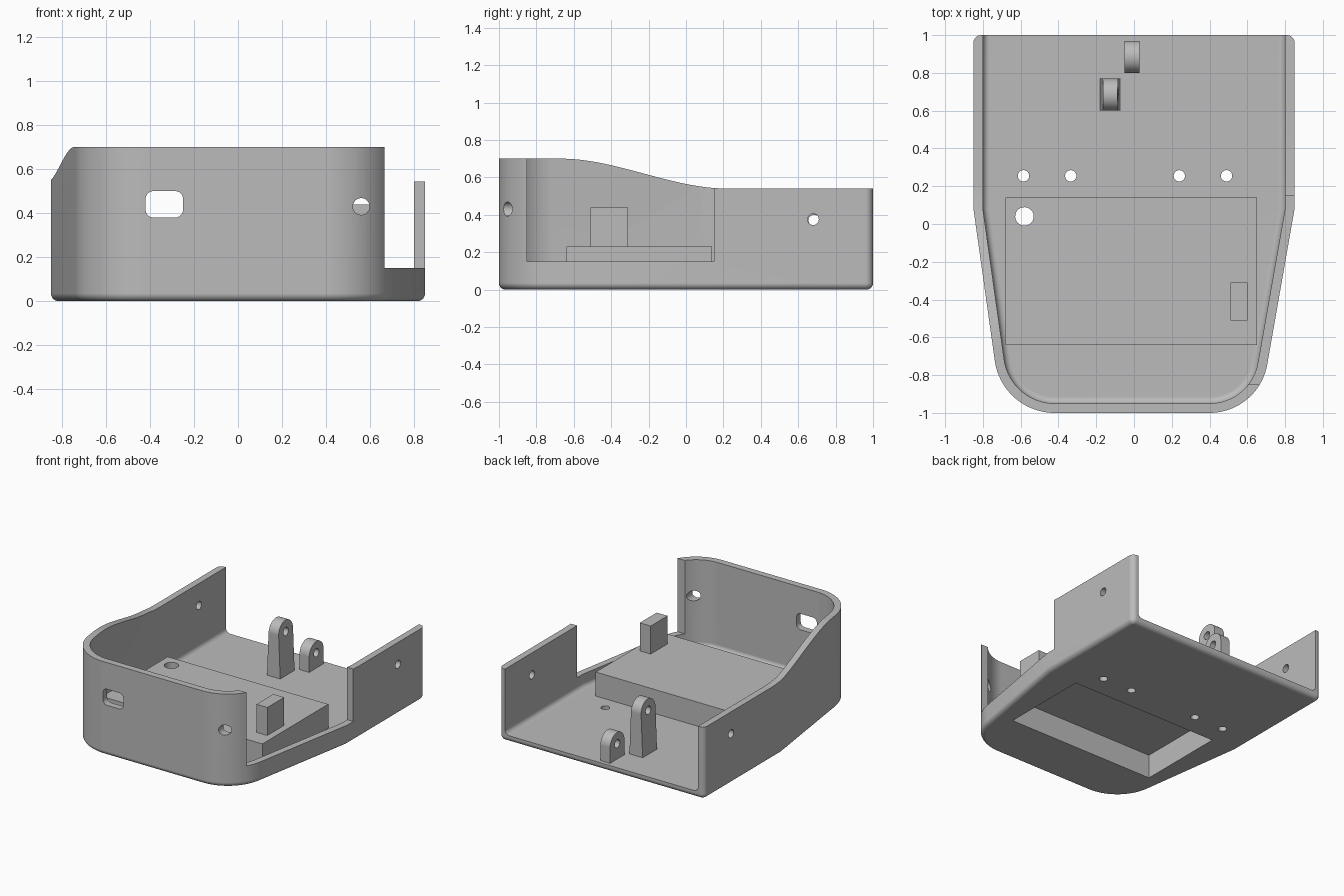
import bpy, bmesh
from math import sin, cos, pi, radians
from mathutils import Vector

old = bpy.data.objects.get("Cube")
if old:
    bpy.data.objects.remove(old, do_unlink=True)

grey = bpy.data.materials.new("plain grey")
grey.use_nodes = True
colour = (0.5, 0.5, 0.5, 1)
grey.diffuse_color = colour
grey.node_tree.nodes["Principled BSDF"].inputs["Base Color"].default_value = colour

WALL = 0.05
FLOOR = 0.05


def arc(cx, cy, r, a, b, n):
    angles = [radians(a + (b - a) * i / n) for i in range(n + 1)]
    return [(cx + r * cos(t), cy + r * sin(t)) for t in angles]


def circle(cx, cy, r):
    return arc(cx, cy, r, 0, 360, 32)[:-1]


def rect(x0, x1, y0, y1):
    return [(x0, y0), (x1, y0), (x1, y1), (x0, y1)]


def loft(name, rings):
    """Skin a stack of equal rings and cap both ends."""
    bm = bmesh.new()
    rows = [[bm.verts.new(p) for p in ring] for ring in rings]
    n = len(rows[0])
    for low, high in zip(rows, rows[1:]):
        for i in range(n):
            j = (i + 1) % n
            bm.faces.new((low[i], low[j], high[j], high[i]))
    bm.faces.new(rows[0][::-1])
    bm.faces.new(rows[-1])
    bmesh.ops.recalc_face_normals(bm, faces=bm.faces)
    mesh = bpy.data.meshes.new(name)
    bm.to_mesh(mesh)
    bm.free()
    mesh.materials.append(grey)
    obj = bpy.data.objects.new(name, mesh)
    bpy.context.collection.objects.link(obj)
    return obj


def prism(name, pts, axis, a, b):
    """Extrude a flat profile along X, Y or Z from a to b."""
    place = {"X": lambda u, v, h: (h, u, v),
             "Y": lambda u, v, h: (u, h, v),
             "Z": lambda u, v, h: (u, v, h)}[axis]
    return loft(name, [[place(u, v, h) for u, v in pts] for h in (a, b)])


def activate(obj):
    bpy.ops.object.select_all(action="DESELECT")
    obj.select_set(True)
    bpy.context.view_layer.objects.active = obj


def cut(obj, *cutters):
    for cutter in cutters:
        cutter.hide_render = True
        mod = obj.modifiers.new("cut", "BOOLEAN")
        mod.operation = "DIFFERENCE"
        mod.solver = "EXACT"
        mod.object = cutter
        activate(obj)
        bpy.ops.object.modifier_apply(modifier=mod.name)
        bpy.data.objects.remove(cutter, do_unlink=True)


def finish(obj):
    activate(obj)
    bpy.ops.object.shade_smooth_by_angle(angle=radians(30))
    mod = obj.modifiers.new("flat sides", "WEIGHTED_NORMAL")
    mod.keep_sharp = True


def outline(d, open_back=False):
    """Plan of the tray, moved inwards by d."""
    side = 0.85 - d
    if open_back:
        back = [(side, 1.2), (-side, 1.2)]
    else:
        back = (arc(0.81, 0.96, 0.04 - d, 0, 90, 6)
                + arc(-0.81, 0.96, 0.04 - d, 90, 180, 6))
    return (back + [(-side, 0.08)]
            + arc(-0.42, -0.68, 0.32 - d, 188, 270, 22)
            + arc(0.40, -0.69, 0.31 - d, 270, 350, 22)
            + [(side, 0.08)])


def bowl(name, d, z, fillet, top, open_back):
    """Solid with the tray plan and a rounded bottom edge."""
    levels = []
    for i in range(7):
        t = i / 6 * pi / 2
        levels.append((d + fillet * (1 - sin(t)), z + fillet * (1 - cos(t))))
    levels.append((d, top))
    return loft(name, [[(x, y, h) for x, y in outline(o, open_back)]
                       for o, h in levels])


# Tray shell: hollow, with a sweeping rim and an open back
tray = bowl("tray_shell", 0, 0, 0.035, 0.8, False)
cut(tray, bowl("hollow", WALL, FLOOR, 0.035, 1.0, True))

rim = [(-1.2, 0.70)]
for i in range(25):
    t = i / 24
    rim.append((-0.67 + 0.89 * t, 0.70 - 0.16 * t * t * (3 - 2 * t)))
rim += [(1.2, 0.54), (1.2, 1.3), (-1.2, 1.3)]
cut(tray, prism("rim_cutter", rim, "X", -1.2, 1.2))

# Gap in the left wall
cut(tray, prism("gap_cutter", rect(0.5, 1.2, -0.85, 0.15), "Z", 0.15, 1.2))

# Openings in the front wall: rounded slot and round hole
r = 0.035
slot = (arc(-0.25 - r, 0.5 - r, r, 0, 90, 6) + arc(-0.42 + r, 0.5 - r, r, 90, 180, 6)
        + arc(-0.42 + r, 0.38 + r, r, 180, 270, 6) + arc(-0.25 - r, 0.38 + r, r, 270, 360, 6))
cut(tray,
    prism("slot_cutter", slot, "Y", -1.2, -0.8),
    prism("front_hole_cutter", circle(0.56, 0.43, 0.038), "Y", -1.2, -0.8))

# Screw holes through both side walls and the floor
cut(tray, prism("side_hole_cutter", circle(0.68, 0.375, 0.03), "X", -1.2, 1.2))
for x in (-0.585, -0.335, 0.24, 0.49):
    cut(tray, prism("floor_hole_cutter", circle(x, 0.255, 0.03), "Z", -0.1, 0.15))


# Raised deck, hollow from below, with a cable hole
def pocket():
    return prism("pocket_cutter", rect(-0.63, 0.60, -0.59, 0.09), "Z", -0.1, 0.18)


cut(tray, pocket())
deck = prism("raised_deck", rect(-0.68, 0.65, -0.64, 0.14), "Z", 0.02, 0.23)
cut(deck, pocket(),
    prism("cable_hole_cutter", circle(-0.58, 0.04, 0.049), "Z", 0.1, 0.4))

# Block standing on the deck
block = prism("deck_block", rect(0.51, 0.60, -0.51, -0.31), "Z", 0.22, 0.44)


# Round-topped lugs with a pin hole
def lug(name, x0, x1, y, top, top_scale):
    r = 0.085
    zc = top - r
    profile = [(y - r, 0.04), (y + r, 0.04)] + arc(y, zc, r, 0, 180, 20)
    obj = prism(name, profile, "X", x0, x1)
    mid = (x0 + x1) / 2
    for v in obj.data.vertices:
        k = 1 + (top_scale - 1) * (v.co.z - 0.04) / (top - 0.04)
        v.co.x = mid + (v.co.x - mid) * k
    cut(obj, prism("pin_cutter", circle(y, zc, 0.03), "X", x0 - 0.1, x1 + 0.1))
    return obj


short_lug = lug("short_lug", -0.05, 0.03, 0.885, 0.25, 1.0)
tall_lug = lug("tall_lug", -0.18, -0.07, 0.685, 0.455, 0.7)

for part in (tray, deck, block, short_lug, tall_lug):
    finish(part)
